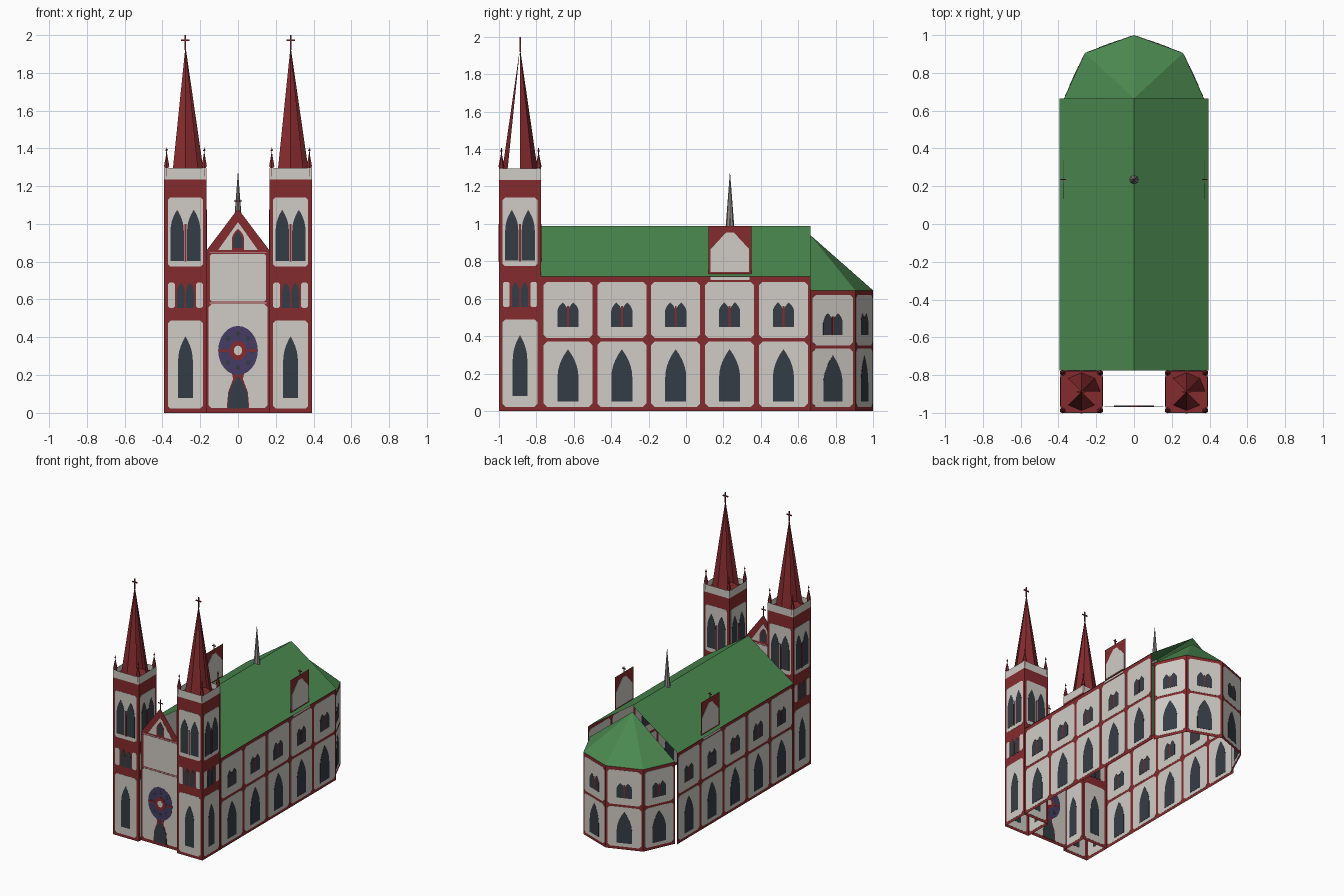
import bpy, bmesh, math
from mathutils import Matrix, Vector

if "Cube" in bpy.data.objects:
    bpy.data.objects.remove(bpy.data.objects["Cube"], do_unlink=True)

COLOURS = {
    "brick_red": (0.235, 0.024, 0.027), "cream_plaster": (0.63, 0.6, 0.56),
    "dark_glass": (0.036, 0.046, 0.058), "roof_green": (0.07, 0.25, 0.08),
    "rose_purple": (0.058, 0.046, 0.125), "lead_grey": (0.3, 0.28, 0.27),
}
MATS = []
for label, rgb in COLOURS.items():
    m = bpy.data.materials.new(label)
    m.use_nodes = True
    m.diffuse_color = (*rgb, 1)
    m.node_tree.nodes["Principled BSDF"].inputs["Base Color"].default_value = (*rgb, 1)
    MATS.append(m)
RED, CREAM, GLASS, GREEN, PURPLE, GREY = range(6)


def finish(name, bm):
    mesh = bpy.data.meshes.new(name)
    bm.to_mesh(mesh)
    bm.free()
    for m in MATS:
        mesh.materials.append(m)
    ob = bpy.data.objects.new(name, mesh)
    bpy.context.collection.objects.link(ob)
    return ob


def frame(a, b):
    """Wall frame: local x runs from a to b, local y is up, local z is outward."""
    u = (Vector((*b, 0)) - Vector((*a, 0))).normalized()
    up = Vector((0, 0, 1))
    m = Matrix((u, up, u.cross(up))).transposed().to_4x4()
    m.translation = (*a, 0)
    return m


def sheet(bm, pts, mat):
    f = bm.faces.new([bm.verts.new(p) for p in pts])
    f.material_index = mat
    return f


def plate(bm, m, pts, mat, t=0.0):
    """Flat outline on a wall; a thin plate shows on both sides of the wall."""
    if not t:
        return sheet(bm, [m @ Vector((x, z, 0)) for x, z in pts], mat)
    front = [m @ Vector((x, z, t)) for x, z in pts]
    back = [m @ Vector((x, z, -t)) for x, z in pts]
    sheet(bm, front, mat)
    sheet(bm, back[::-1], mat)
    for i in range(len(pts)):
        j = (i + 1) % len(pts)
        sheet(bm, (front[i], back[i], back[j], front[j]), mat)


def rect(x0, x1, z0, z1, c=0.0):
    if not c:
        return [(x0, z0), (x1, z0), (x1, z1), (x0, z1)]
    return [(x0 + c, z0), (x1 - c, z0), (x1, z0 + c), (x1, z1 - c),
            (x1 - c, z1), (x0 + c, z1), (x0, z1 - c), (x0, z0 + c)]


def arch(cx, w, z0, z1, rise):
    steps = [i / 5 for i in range(6)]
    right = [(cx + w / 2 * (1 - t * t), z1 - rise + rise * t) for t in steps]
    left = [(2 * cx - x, z) for x, z in right[-2::-1]]
    return [(cx - w / 2, z0), (cx + w / 2, z0)] + right + left


def disc(cx, cz, rx, rz, n=24):
    return [(cx + rx * math.cos(i * math.tau / n), cz + rz * math.sin(i * math.tau / n))
            for i in range(n)]


def cone(bm, r0, r1, z0, z1, x, y, n, mat):
    new = bmesh.ops.create_cone(bm, cap_ends=True, segments=n, radius1=r0, radius2=r1, depth=z1 - z0,
                                matrix=Matrix.Translation((x, y, (z0 + z1) / 2)))
    for f in {f for v in new["verts"] for f in v.link_faces}:
        f.material_index = mat


def cross(bm, x, y, z0, z1, arm, w=0.006):
    for sx, sz, cz in ((w, z1 - z0, (z0 + z1) / 2), (arm, w, z0 + 0.65 * (z1 - z0))):
        bmesh.ops.create_cube(bm, size=1, matrix=Matrix.Translation((x, y, cz))
                              @ Matrix.Diagonal((sx, w, sz, 1)))


def bay(bm, m, x0, x1, s):
    """Two-storey bay: tall window below, twin window above, in cream panels."""
    c = (x0 + x1) / 2
    plate(bm, m, rect(x0 + 0.013, x1 - 0.013, 0.022, 0.37 * s, 0.018), CREAM, 0.0015)
    plate(bm, m, rect(x0 + 0.013, x1 - 0.013, 0.39 * s, 0.69 * s, 0.018), CREAM, 0.0015)
    plate(bm, m, arch(c, 0.112, 0.05, 0.33 * s, 0.15), GLASS, 0.003)
    for k in (-1, 1):
        plate(bm, m, arch(c + k * 0.029, 0.056, 0.45 * s, 0.58 * s, 0.05), GLASS, 0.003)
    plate(bm, m, rect(c - 0.005, c + 0.005, 0.45 * s, 0.56 * s), RED, 0.004)


W, Y0, Y1 = 0.388, -0.775, 0.665

# Nave side walls, open below and at the ends
for side, a, b in (("right", (W, Y0), (W, Y1)), ("left", (-W, Y1), (-W, Y0))):
    bm = bmesh.new()
    m, length = frame(a, b), Y1 - Y0
    plate(bm, m, rect(0, length, 0, 0.72), RED)
    for i in range(5):
        bay(bm, m, i * length / 5, (i + 1) * length / 5, 1)
    mid = 0.235 - Y0 if side == "right" else Y1 - 0.235
    plate(bm, m, rect(mid - 0.105, mid + 0.105, 0.70, 0.715), CREAM, 0.003)
    finish("nave_wall_" + side, bm)

# Nave roof
bm = bmesh.new()
for k in (-1, 1):
    sheet(bm, [(k * 0.394, Y0, 0.718), (k * 0.394, Y1, 0.718), (0, Y1, 0.99), (0, Y0, 0.99)], GREEN)
finish("nave_roof", bm)

# Apse walls and roof
apse = [(0.37, Y1), (0.26, 0.905), (0, 1.0), (-0.26, 0.905), (-0.37, Y1)]
walls, roof = bmesh.new(), bmesh.new()
for a, b in zip(apse, apse[1:]):
    m, length = frame(a, b), math.dist(a, b)
    plate(walls, m, rect(0, length, 0, 0.645), RED)
    bay(walls, m, 0, length, 0.9)
    sheet(roof, [(*a, 0.645), (*b, 0.645), (0, Y1, 0.94)], GREEN)
finish("apse_walls", walls)
finish("apse_roof", roof)

# Dormer gables with crosses
for side, k in (("right", 1), ("left", -1)):
    bm = bmesh.new()
    m = frame((k * 0.375, 0.235), (k * 0.375, 0.235 + k))
    plate(bm, m, rect(-0.115, 0.115, 0.70, 0.99), RED)
    plate(bm, m, [(-0.103, 0.742), (0.103, 0.742), (0.103, 0.865), (0.02, 0.955),
                  (-0.02, 0.955), (-0.103, 0.865)], CREAM, 0.002)
    cross(bm, k * 0.375, 0.235, 0.99, 1.03, 0.03)
    finish("dormer_" + side, bm)

# Ridge spirelet
bm = bmesh.new()
cone(bm, 0.025, 0.001, 0.96, 1.27, 0, 0.235, 8, GREY)
finish("ridge_spirelet", bm)

# Front facade with gable, rose window and door
bm = bmesh.new()
m = frame((0, -0.965), (1, -0.965))
plate(bm, m, [(-0.17, 0), (0.17, 0), (0.17, 0.855), (0, 1.08), (-0.17, 0.855)], RED)
plate(bm, m, rect(-0.155, 0.155, 0.025, 0.575, 0.015), CREAM, 0.0015)
plate(bm, m, rect(-0.148, 0.148, 0.59, 0.84, 0.008), CREAM, 0.0015)
plate(bm, m, [(-0.105, 0.862), (0.105, 0.862), (0, 1.01)], CREAM, 0.0015)
for z in (0.582, 0.847):
    plate(bm, m, rect(-0.15, 0.15, z - 0.002, z + 0.002), CREAM, 0.001)
plate(bm, m, arch(0, 0.066, 0.862, 0.975, 0.06), RED, 0.0025)
plate(bm, m, arch(0, 0.05, 0.872, 0.963, 0.055), GLASS, 0.0035)
plate(bm, m, [(-0.06, 0.02), (0.06, 0.02), (0.052, 0.11), (0.026, 0.18), (0.035, 0.22),
              (-0.035, 0.22), (-0.026, 0.18), (-0.052, 0.11)], RED, 0.0025)
plate(bm, m, arch(0, 0.106, 0.022, 0.195, 0.13), GLASS, 0.0035)
plate(bm, m, disc(0, 0.33, 0.105, 0.13), PURPLE, 0.003)
for i in range(8):
    t = i * math.tau / 8
    plate(bm, m, disc(0.075 * math.cos(t), 0.33 + 0.09 * math.sin(t), 0.012, 0.014, 8), GLASS, 0.004)
for k in (-1, 1):
    plate(bm, m, disc(k * 0.075, 0.33, 0.03, 0.008, 8), RED, 0.0045)
plate(bm, m, disc(0, 0.33, 0.046, 0.052, 16), RED, 0.004)
plate(bm, m, disc(0, 0.33, 0.022, 0.026, 12), CREAM, 0.005)
cross(bm, 0, -0.965, 1.07, 1.15, 0.04)
finish("front_facade", bm)


def tower_face(bm, m):
    """One tower side, centred on local x = 0."""
    plate(bm, m, rect(-0.1125, 0.1125, 0, 1.235), RED)
    plate(bm, m, rect(-0.1125, 0.1125, 1.235, 1.295), CREAM)
    plate(bm, m, rect(-0.093, 0.093, 0.022, 0.49, 0.015), CREAM, 0.0015)
    plate(bm, m, arch(0, 0.078, 0.08, 0.405, 0.13), GLASS, 0.003)
    plate(bm, m, rect(-0.093, 0.093, 0.775, 1.14, 0.012), CREAM, 0.0015)
    for k in (-1, 1):
        plate(bm, m, rect(k * 0.074 - 0.018, k * 0.074 + 0.018, 0.555, 0.69, 0.008), CREAM, 0.0015)
        plate(bm, m, arch(k * 0.024, 0.04, 0.555, 0.69, 0.05), GLASS, 0.002)
        plate(bm, m, arch(k * 0.044, 0.07, 0.805, 1.075, 0.11), GLASS, 0.003)
    plate(bm, m, rect(-0.005, 0.005, 0.80, 1.0), RED, 0.004)


# Twin towers, spires and corner pinnacles
for side, cx in (("right", 0.278), ("left", -0.278)):
    cy, h = -0.8875, 0.1105
    bm = bmesh.new()
    corners = [(cx + h * i, cy + h * j) for i, j in ((-1, -1), (1, -1), (1, 1), (-1, 1))]
    for i, a in enumerate(corners):
        b = corners[(i + 1) % 4]
        m = frame(a, b) @ Matrix.Translation((h, 0, 0))
        tower_face(bm, m)
    sheet(bm, [(*c, 1.25) for c in corners], RED)
    finish("tower_" + side, bm)

    # Octagonal spire with open sides
    bm = bmesh.new()
    ring = [(cx + 0.1 * math.cos(i * math.pi / 4), cy + 0.1 * math.sin(i * math.pi / 4), 1.25)
            for i in range(8)]
    for i in range(8):
        if i not in (3, 4, 7):
            sheet(bm, [ring[i], ring[(i + 1) % 8], (cx, cy, 1.94)], RED)
    cross(bm, cx, cy, 1.92, 2.0, 0.045, 0.008)
    finish("spire_" + side, bm)

    bm = bmesh.new()
    for x, y in corners:
        px, py = cx + (x - cx) * 0.9, cy + (y - cy) * 0.9
        cone(bm, 0.012, 0.012, 1.25, 1.305, px, py, 6, RED)
        cone(bm, 0.016, 0.003, 1.305, 1.37, px, py, 6, RED)
        cone(bm, 0.003, 0.002, 1.36, 1.405, px, py, 6, RED)
        bmesh.ops.create_icosphere(bm, subdivisions=1, radius=0.007,
                                   matrix=Matrix.Translation((px, py, 1.39)))
    finish("pinnacles_" + side, bm)
